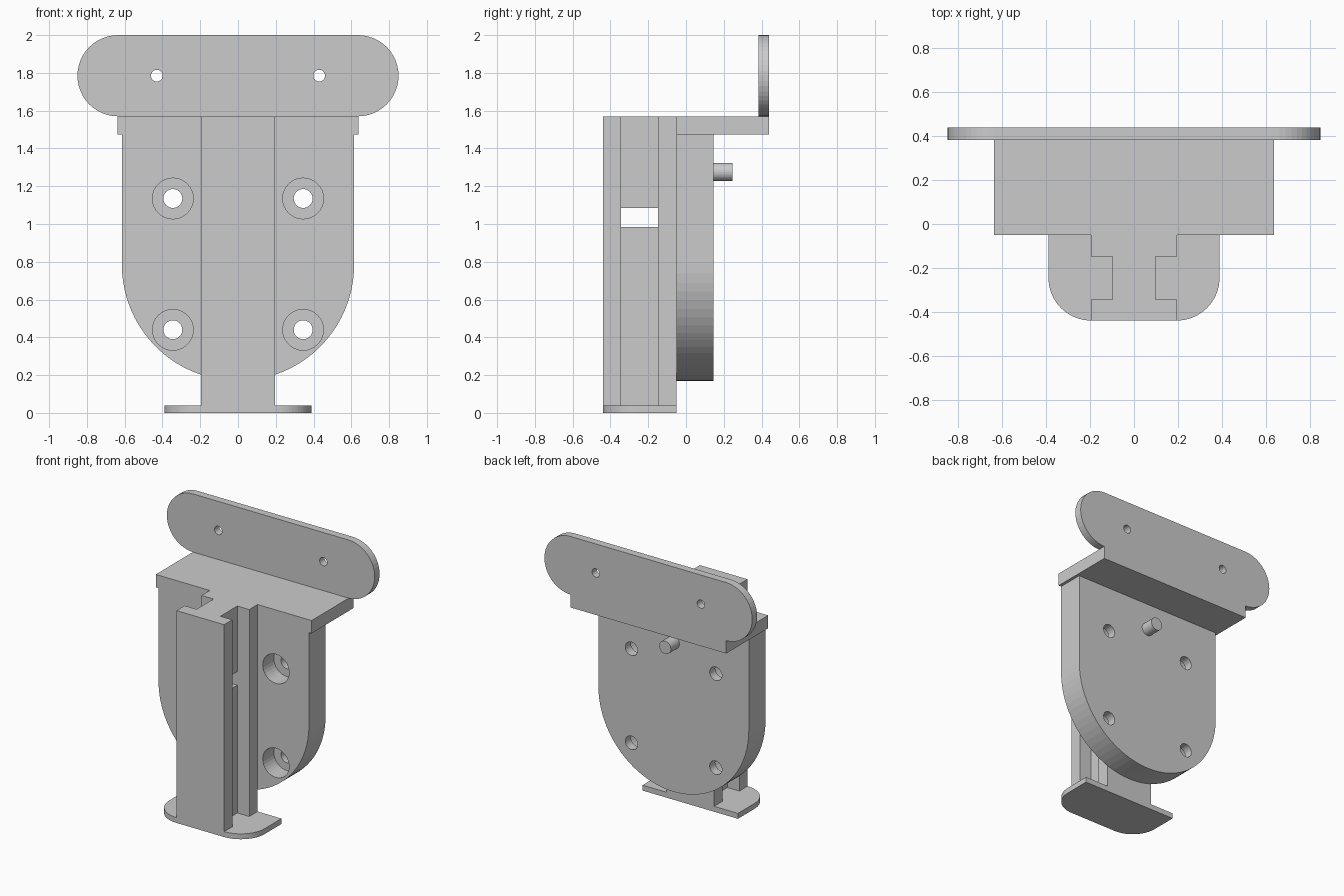
import bpy, bmesh
from math import sin, cos, radians
from mathutils import Vector

if "Cube" in bpy.data.objects:
    bpy.data.objects.remove(bpy.data.objects["Cube"])


def arc(cx, cy, r, a0, a1, n=16):
    return [(cx + r * cos(radians(a0 + (a1 - a0) * i / n)),
             cy + r * sin(radians(a0 + (a1 - a0) * i / n))) for i in range(n + 1)]


def circle(cx, cy, r, n=32):
    return arc(cx, cy, r, 0, 360, n)[:-1]


def prism(name, profile, lo, hi, axis):
    """Extrude a 2D profile: axis 'Z' reads it as (x, y), 'Y' as (x, z)."""
    bm = bmesh.new()
    along = Vector((0, 0, hi - lo)) if axis == 'Z' else Vector((0, hi - lo, 0))
    vs = [bm.verts.new((a, b, lo) if axis == 'Z' else (a, lo, b)) for a, b in profile]
    face = bm.faces.new(vs)
    new = bmesh.ops.extrude_face_region(bm, geom=[face])['geom']
    bmesh.ops.translate(bm, vec=along, verts=[g for g in new if isinstance(g, bmesh.types.BMVert)])
    bmesh.ops.recalc_face_normals(bm, faces=bm.faces)
    mesh = bpy.data.meshes.new(name)
    bm.to_mesh(mesh)
    bm.free()
    ob = bpy.data.objects.new(name, mesh)
    bpy.context.collection.objects.link(ob)
    return ob


def rect(x0, x1, y0, y1):
    return [(x0, y0), (x1, y0), (x1, y1), (x0, y1)]


def cut(target, cutter):
    mod = target.modifiers.new("cut", 'BOOLEAN')
    mod.operation = 'DIFFERENCE'
    mod.solver = 'EXACT'
    mod.object = cutter
    bpy.context.view_layer.objects.active = target
    bpy.ops.object.modifier_apply(modifier=mod.name)
    bpy.data.objects.remove(cutter)


# Mounting plate with a semicircular bottom and four counterbored screw holes
plate = prism("mounting_plate",
              [(0.615, 1.475)] + arc(0, 0.785, 0.615, 0, -180, 40) + [(-0.615, 1.475)],
              -0.05, 0.145, 'Y')
for x in (-0.345, 0.345):
    for z in (0.44, 1.135):
        cut(plate, prism("bore_cutter", circle(x, z, 0.108), -0.2, 0.08, 'Y'))
        cut(plate, prism("screw_cutter", circle(x, z, 0.05), 0.0, 0.3, 'Y'))

# Locating pin on the back
prism("locating_pin", circle(0, 1.275, 0.048), 0.145, 0.245, 'Y')

# Horizontal shelf on top
prism("top_shelf", rect(-0.637, 0.637, -0.05, 0.44), 1.475, 1.57, 'Z')

# Upright tab with round ends and two small holes
tab = prism("upright_tab",
            arc(0.635, 1.785, 0.215, -90, 90, 24) + arc(-0.635, 1.785, 0.215, 90, 270, 24),
            0.383, 0.44, 'Y')
for x in (-0.43, 0.43):
    cut(tab, prism("tab_cutter", circle(x, 1.785, 0.031), 0.2, 0.6, 'Y'))

# I-section rail with a window through its web
half = [(0.195, -0.44), (0.195, -0.345), (0.097, -0.345),
        (0.097, -0.147), (0.195, -0.147), (0.195, -0.05)]
rail = prism("slide_rail", half + [(-x, y) for x, y in reversed(half)], 0.04, 1.57, 'Z')
cut(rail, prism("window_cutter", rect(-0.15, 0.15, -0.345, -0.147), 0.985, 1.085, 'Z'))

# Foot with rounded front corners
prism("foot_plate",
      [(0.39, -0.05), (-0.39, -0.05)] + arc(-0.195, -0.245, 0.195, 180, 270)
      + arc(0.195, -0.245, 0.195, 270, 360), 0.0, 0.04, 'Z')
